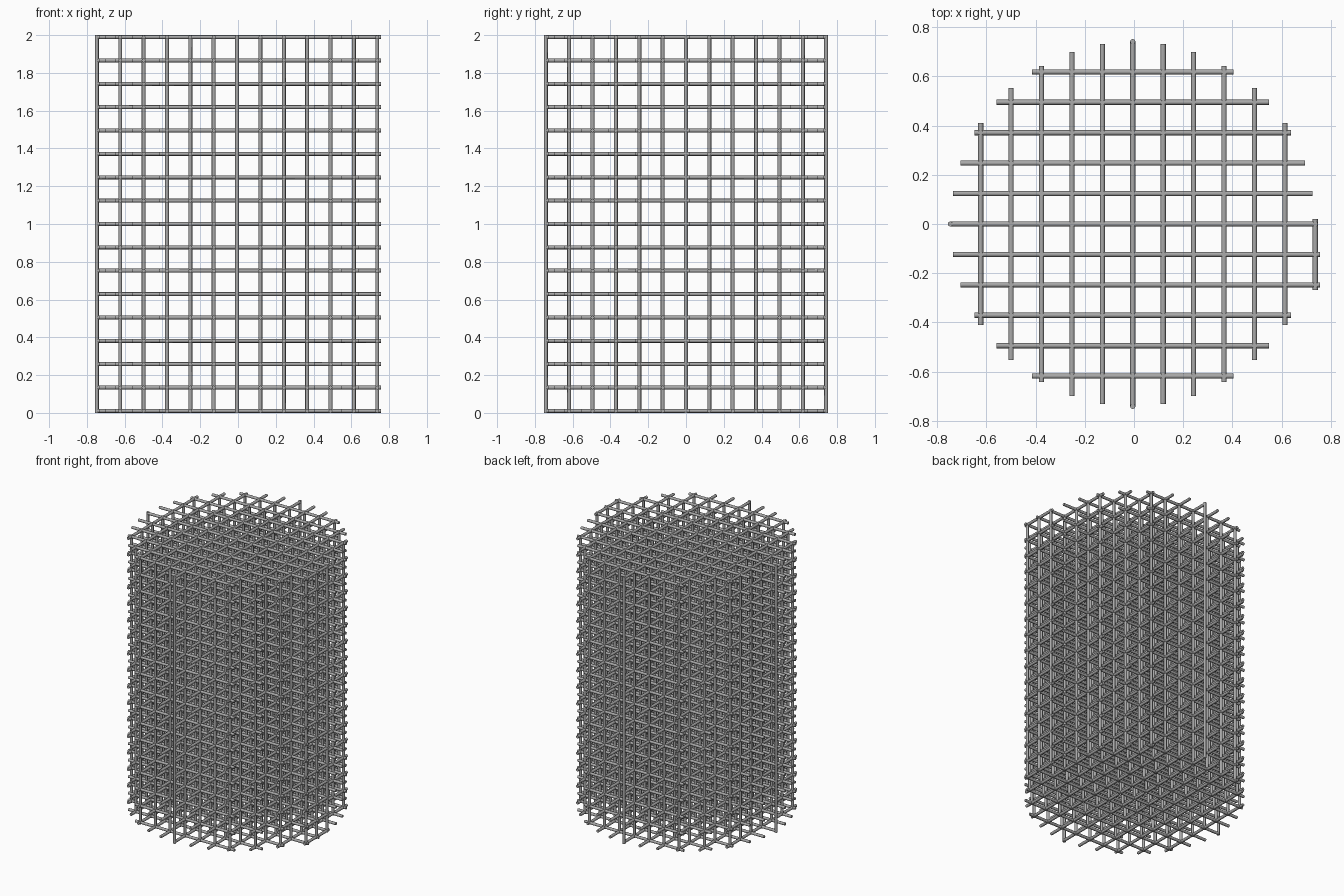
import bpy
import bmesh
import math
from mathutils import Matrix, Vector

cube = bpy.data.objects.get("Cube")
if cube:
    bpy.data.objects.remove(cube, do_unlink=True)

ROD = 0.0105                      # rod radius
LEVELS = 16                       # cells in height
CELLS = 6                         # cells from axis to rim
STEP = (2 - 2 * ROD) / LEVELS     # grid spacing
RIM = CELLS * STEP                # cylinder radius
CENTRE = Vector((-0.005, 0, ROD))
OVERHANG = 0.02                   # rod ends past the side panel

steel = bpy.data.materials.new("steel grey")
steel.use_nodes = True
grey = (0.4, 0.4, 0.4, 1)
steel.diffuse_color = grey
steel.node_tree.nodes["Principled BSDF"].inputs["Base Color"].default_value = grey


def add_rod(bm, start, end):
    """Add a capped round rod between two points."""
    axis = end - start
    turn = axis.to_track_quat('Z', 'Y').to_matrix().to_4x4()
    bmesh.ops.create_cone(bm, cap_ends=True, segments=8, radius1=ROD, radius2=ROD,
                          depth=axis.length,
                          matrix=Matrix.Translation((start + end) / 2) @ turn)


def build(name, rods):
    """Make one object from a list of rod end points."""
    bm = bmesh.new()
    for start, end in rods:
        add_rod(bm, Vector(start) + CENTRE, Vector(end) + CENTRE)
    mesh = bpy.data.meshes.new(name)
    bm.to_mesh(mesh)
    bm.free()
    mesh.materials.append(steel)
    obj = bpy.data.objects.new(name, mesh)
    bpy.context.collection.objects.link(obj)
    bpy.ops.object.select_all(action='DESELECT')
    obj.select_set(True)
    bpy.context.view_layer.objects.active = obj
    bpy.ops.object.shade_smooth_by_angle(angle=math.radians(50))


def chord(i):
    """Half length of the chord at grid line i."""
    return math.sqrt(RIM ** 2 - (i * STEP) ** 2)


heights = [k * STEP for k in range(LEVELS + 1)]
lines = range(1 - CELLS, CELLS)
panel = (-1, -2)                  # rows reaching the side panel

# Horizontal rods clipped to the round outline
across, along = [], []
for z in heights:
    for i in lines:
        p, half = i * STEP, chord(i)
        right_end = RIM + OVERHANG if i in panel else half
        across.append(((-half, p, z), (right_end, p, z)))
        along.append(((p, -half, z), (p, half, z)))
    # Short rod closing the side panel
    along.append(((RIM, -2 * STEP - OVERHANG, z), (RIM, OVERHANG, z)))

# Uprights at every crossing inside the outline, plus the side panel
grid = range(-CELLS, CELLS + 1)
spots = [(i, j) for i in grid for j in grid if i * i + j * j <= CELLS ** 2]
spots += [(CELLS, j) for j in panel]
uprights = [((i * STEP, j * STEP, -ROD), (i * STEP, j * STEP, heights[-1] + ROD))
            for i, j in spots]

build("cross_rods", across)
build("depth_rods", along)
build("upright_rods", uprights)
